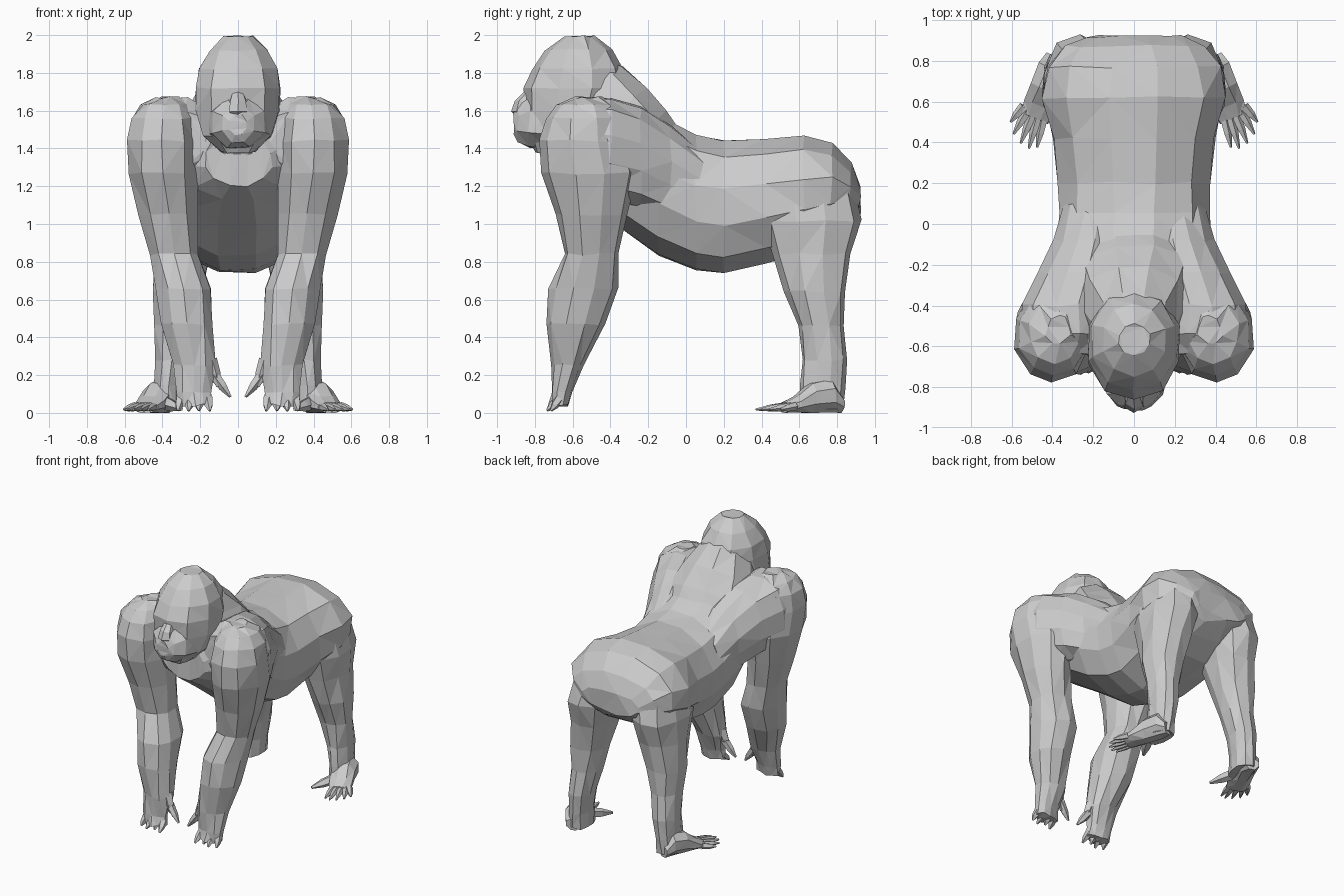
import bpy, bmesh, math, random
from mathutils import Vector as V

random.seed(4)


def loft(bm, rings, n=10, p=2.3, jitter=0.008, turn=0.5):
    """Skin a row of superellipse rings given as (centre, u radius, v radius)."""
    rows = []
    for c, u, v in rings:
        row = []
        for i in range(n):
            a = 2 * math.pi * (i + turn) / n
            ca, sa = math.cos(a), math.sin(a)
            k = (abs(ca) ** p + abs(sa) ** p) ** (-1 / p)
            j = V([random.uniform(-jitter, jitter) for _ in range(3)])
            row.append(bm.verts.new(V(c) + V(u) * ca * k + V(v) * sa * k + j))
        rows.append(row)
    for r, s in zip(rows, rows[1:]):
        for i in range(n):
            bm.faces.new((r[i], r[(i + 1) % n], s[(i + 1) % n], s[i]))
    bm.faces.new(rows[0])
    bm.faces.new(rows[-1])


def digit(bm, a, b, r):
    """Tapered finger or toe from a to b."""
    a, b = V(a), V(b)
    d = (b - a).normalized()
    u = d.cross(V((0, 0, 1)) if abs(d.z) < 0.8 else V((0, 1, 0))).normalized()
    v = u.cross(d)
    loft(bm, [(a, u * r, v * r), (a.lerp(b, 0.55), u * r * .85, v * r * .8),
              (b, u * r * .25, v * r * .25)], 5, 2, 0)


def finish(name, bm, mirror=False):
    bmesh.ops.recalc_face_normals(bm, faces=bm.faces)
    bmesh.ops.triangulate(bm, faces=bm.faces)
    for v in bm.verts:
        v.co.z = max(v.co.z, 0.0)
    me = bpy.data.meshes.new(name)
    bm.to_mesh(me)
    bm.free()
    ob = bpy.data.objects.new(name, me)
    bpy.context.collection.objects.link(ob)
    if mirror:
        ob.modifiers.new("Mirror", 'MIRROR')
    return ob


def upright(rows):   # y, top z, bottom z, half width
    return [((0, y, (t + b) / 2), (w, 0, 0), (0, 0, (t - b) / 2)) for y, t, b, w in rows]


def level(rows):     # x, y, z, x radius, y radius
    return [((x, y, z), (rx, 0, 0), (0, ry, 0)) for x, y, z, rx, ry in rows]


# Torso, chest to rump
bm = bmesh.new()
loft(bm, upright([(-.66, 1.48, 1.2, .18), (-.56, 1.64, 1.13, .31), (-.36, 1.69, .99, .38),
                  (-.15, 1.58, .83, .39), (.05, 1.475, .755, .38), (.2, 1.445, .735, .375),
                  (.42, 1.45, .79, .405), (.62, 1.47, .84, .455), (.77, 1.43, .92, .43),
                  (.87, 1.32, .99, .35), (.92, 1.2, 1.04, .24)]), 12)
finish("torso", bm)

# Shoulder blades blending the arms into the back
bm = bmesh.new()
loft(bm, [((x, y, z), (w, 0, 0), (0, 0, h)) for x, y, z, w, h in
          [(.33, -.64, 1.45, .18, .15), (.33, -.54, 1.42, .22, .25), (.325, -.4, 1.4, .225, .275),
           (.28, -.24, 1.35, .2, .27), (.23, -.08, 1.27, .165, .25), (.2, .1, 1.18, .15, .19)]],
     12)
finish("shoulder_blades", bm, True)

# Sloping neck and upper back
bm = bmesh.new()
s = .707
loft(bm, [((0, y, z), (w, 0, 0), (0, s * h, s * h)) for y, z, w, h in
          [(-.63, 1.745, .17, .21), (-.53, 1.65, .215, .275),
           (-.42, 1.52, .3, .3), (-.31, 1.4, .36, .295), (-.19, 1.26, .35, .275)]], 12, 2.1, .006)
finish("neck", bm)

# Head, from jaw to crown
bm = bmesh.new()
loft(bm, level([(0, (f + b) / 2, z, w, (b - f) / 2) for z, f, b, w in
                [(1.38, -.8, -.6, .09), (1.47, -.85, -.48, .19), (1.6, -.855, -.35, .23),
                 (1.72, -.865, -.31, .232), (1.82, -.815, -.33, .215), (1.92, -.745, -.39, .16),
                 (1.995, -.64, -.49, .08)]]), 10, 2.1, .006)
finish("head", bm)

# Muzzle with jaw, and a small nose
bm = bmesh.new()
loft(bm, upright([(-.72, 1.68, 1.39, .18), (-.83, 1.68, 1.4, .145),
                  (-.89, 1.63, 1.43, .09), (-.91, 1.58, 1.47, .05)]), 8, 2.2, .006)
finish("muzzle", bm)
bm = bmesh.new()
loft(bm, level([(0, -.82, 1.7, .03, .04), (0, -.86, 1.65, .05, .045),
                (0, -.87, 1.595, .055, .055), (0, -.86, 1.57, .03, .04)]), 6, 2, .003)
finish("nose", bm)

# Arms with rounded shoulders
bm = bmesh.new()
loft(bm, level([(.37, -.52, 1.67, .06, .07), (.385, -.53, 1.63, .13, .15),
                (.395, -.54, 1.56, .17, .2),
                (.4, -.54, 1.44, .19, .235), (.395, -.51, 1.27, .185, .255),
                (.37, -.5, 1.05, .16, .185), (.335, -.5, .84, .135, .145),
                (.285, -.54, .66, .15, .185), (.27, -.585, .47, .14, .155),
                (.23, -.63, .25, .11, .09), (.235, -.66, .11, .09, .055),
                (.23, -.675, .04, .09, .05)]), 10, 2.2)
finish("arms", bm, True)

# Hands: four knuckled fingers and a thumb
bm = bmesh.new()
for i in range(4):
    x = .16 + .048 * i
    digit(bm, (x, -.67, .075), (.15 + .056 * i, -.735 + .02 * (i % 2), .012), .028)
digit(bm, (.15, -.64, .28), (.105, -.655, .14), .04)
digit(bm, (.125, -.645, .2), (.04, -.66, .085), .03)
finish("hands", bm, True)

# Legs with haunches
bm = bmesh.new()
loft(bm, level([(.18, .6, 1.36, .1, .12), (.225, .635, 1.2, .19, .255),
                (.265, .665, 1.02, .18, .258),
                (.29, .665, .84, .15, .21), (.32, .68, .64, .13, .155),
                (.335, .715, .46, .11, .125), (.355, .735, .28, .085, .12),
                (.37, .725, .14, .075, .115), (.375, .72, .02, .075, .11)]), 10)
finish("legs", bm, True)

# Feet turned outward, with splayed toes
bm = bmesh.new()
loft(bm, [((x, y, h / 2), (.93 * w, .37 * w, 0), (0, 0, h / 2)) for x, y, w, h in
          [(.38, .82, .05, .09), (.39, .76, .085, .18), (.43, .66, .085, .16),
           (.465, .58, .085, .09), (.49, .52, .075, .055)]], 8, 2.6, .004)
tips = [(.475, .375), (.515, .37), (.555, .395), (.59, .44), (.605, .5)]
for i, (x, y) in enumerate(tips):
    digit(bm, (.44 + .025 * i, .53 + .012 * i, .035), (x, y, .018), .024)
digit(bm, (.4, .64, .06), (.3, .46, .02), .04)
finish("feet", bm, True)
